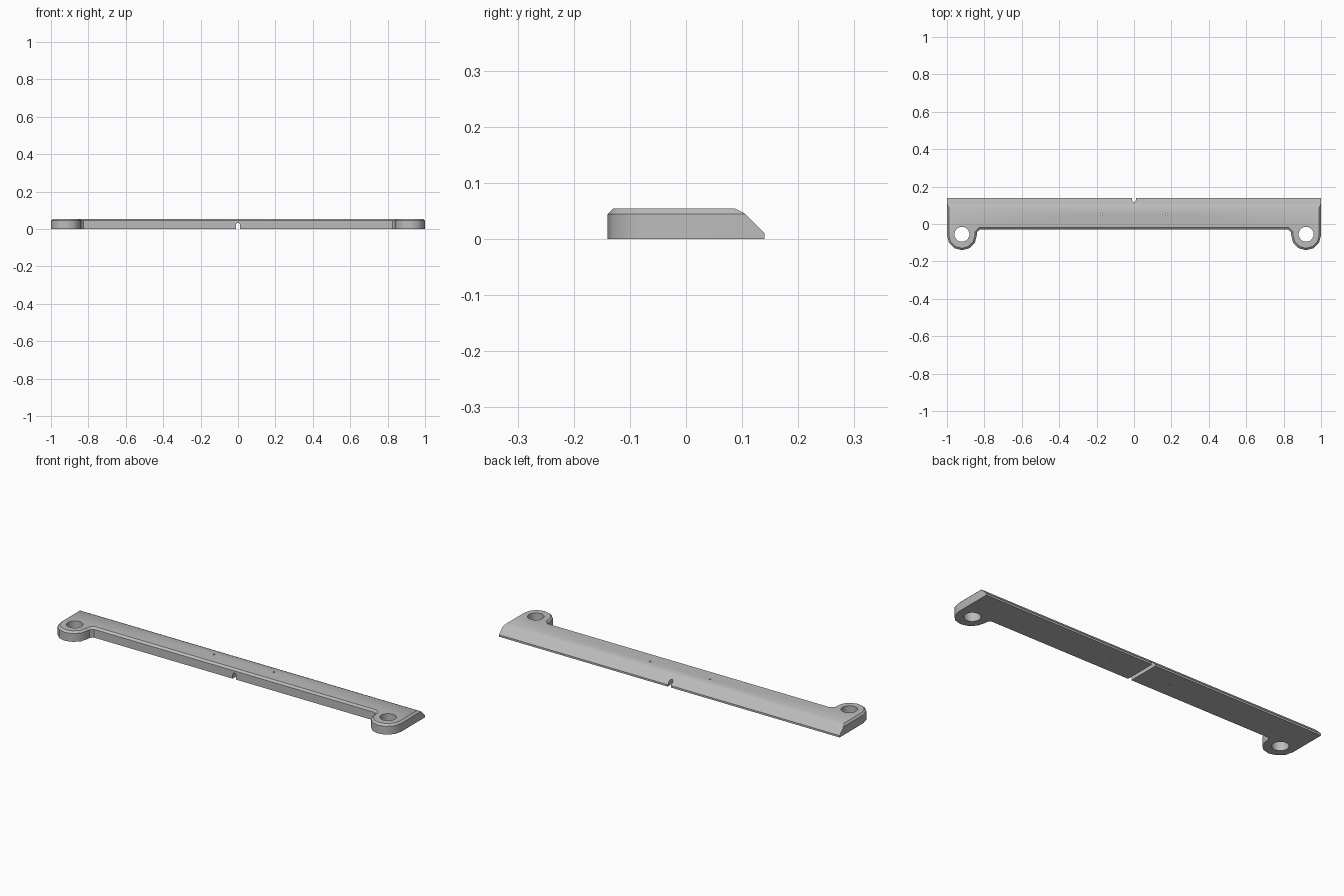
import bpy, bmesh, math
from mathutils import Vector

cube = bpy.data.objects.get("Cube")
if cube:
    bpy.data.objects.remove(cube)

HEIGHT = 0.054
EAR_X, EAR_Y, EAR_R = 0.92, -0.06, 0.08
FRONT, BACK = -0.03, 0.14

grey = bpy.data.materials.new("light grey")
grey.use_nodes = True
grey.diffuse_color = (0.5, 0.5, 0.5, 1)
grey.node_tree.nodes["Principled BSDF"].inputs["Base Color"].default_value = grey.diffuse_color


def make_object(name, bm):
    bmesh.ops.recalc_face_normals(bm, faces=bm.faces)
    mesh = bpy.data.meshes.new(name)
    bm.to_mesh(mesh)
    bm.free()
    mesh.materials.append(grey)
    ob = bpy.data.objects.new(name, mesh)
    bpy.context.scene.collection.objects.link(ob)
    return ob


def extrude(bm, points, direction):
    face = bm.faces.new([bm.verts.new(p) for p in points])
    new = bmesh.ops.extrude_face_region(bm, geom=[face])["geom"]
    verts = [g for g in new if isinstance(g, bmesh.types.BMVert)]
    bmesh.ops.translate(bm, verts=verts, vec=direction)


# Plate outline: straight bar with a rounded ear at each front corner
right_half = [(0.825, FRONT), (0.84, FRONT - 0.015)]
for i in range(7):
    a = math.pi * (1 + i / 6)
    right_half.append((EAR_X + EAR_R * math.cos(a), EAR_Y + EAR_R * math.sin(a)))
right_half.append((1, BACK))
outline = right_half + [(-x, y) for x, y in reversed(right_half)]
bm = bmesh.new()
extrude(bm, [(x, y, 0) for x, y in outline], (0, 0, HEIGHT))
bmesh.ops.recalc_face_normals(bm, faces=bm.faces)

# Chamfer the top rim, except along the back
rim = [e for e in bm.edges if all(v.co.z > HEIGHT - 1e-4 for v in e.verts)
       and not all(v.co.y > BACK - 1e-4 for v in e.verts)]
bmesh.ops.bevel(bm, geom=rim, offset=0.01, segments=1, affect='EDGES')

# Slope the back in two planes
for point, normal in (((0, BACK, 0.01), (0, 1, 1)), ((0, 0.105, 0.045), (0, 0.009, 0.017))):
    cut = bmesh.ops.bisect_plane(bm, geom=bm.verts[:] + bm.edges[:] + bm.faces[:], dist=1e-6,
                                 plane_co=point, plane_no=Vector(normal).normalized(), clear_outer=True)
    bmesh.ops.holes_fill(bm, edges=[e for e in bm.edges if e.is_boundary], sides=0)
plate = make_object("mounting_plate", bm)


def cut_with(cutter):
    cutter.hide_render = True
    mod = plate.modifiers.new(cutter.name, 'BOOLEAN')
    mod.object = cutter
    mod.solver = 'EXACT'
    bpy.context.view_layer.objects.active = plate
    bpy.ops.object.modifier_apply(modifier=mod.name)
    bpy.data.objects.remove(cutter)


def drill(name, x, y, radius, sides):
    bm = bmesh.new()
    ring = [(x + radius * math.cos(2 * math.pi * i / sides),
             y + radius * math.sin(2 * math.pi * i / sides), -0.1) for i in range(sides)]
    extrude(bm, ring, (0, 0, 0.3))
    cut_with(make_object(name, bm))


# Ear holes and pin holes
for side in (-1, 1):
    drill("ear_hole", side * EAR_X, -0.055, 0.04, 24)
    drill("pin_hole", side * 0.175, 0.05, 0.005, 8)

# Round-topped groove along the underside
arch = [(0.01, -0.05)] + [(0.01 * math.cos(math.pi * i / 8), 0.022 + 0.01 * math.sin(math.pi * i / 8))
                          for i in range(9)] + [(-0.01, -0.05)]
bm = bmesh.new()
extrude(bm, [(x, -0.3, z) for x, z in arch], (0, 0.6, 0))
cut_with(make_object("groove", bm))

# Smooth rounded walls, keep chamfers crisp
bpy.ops.object.select_all(action='DESELECT')
plate.select_set(True)
bpy.context.view_layer.objects.active = plate
bpy.ops.object.shade_smooth_by_angle(angle=math.radians(35))
